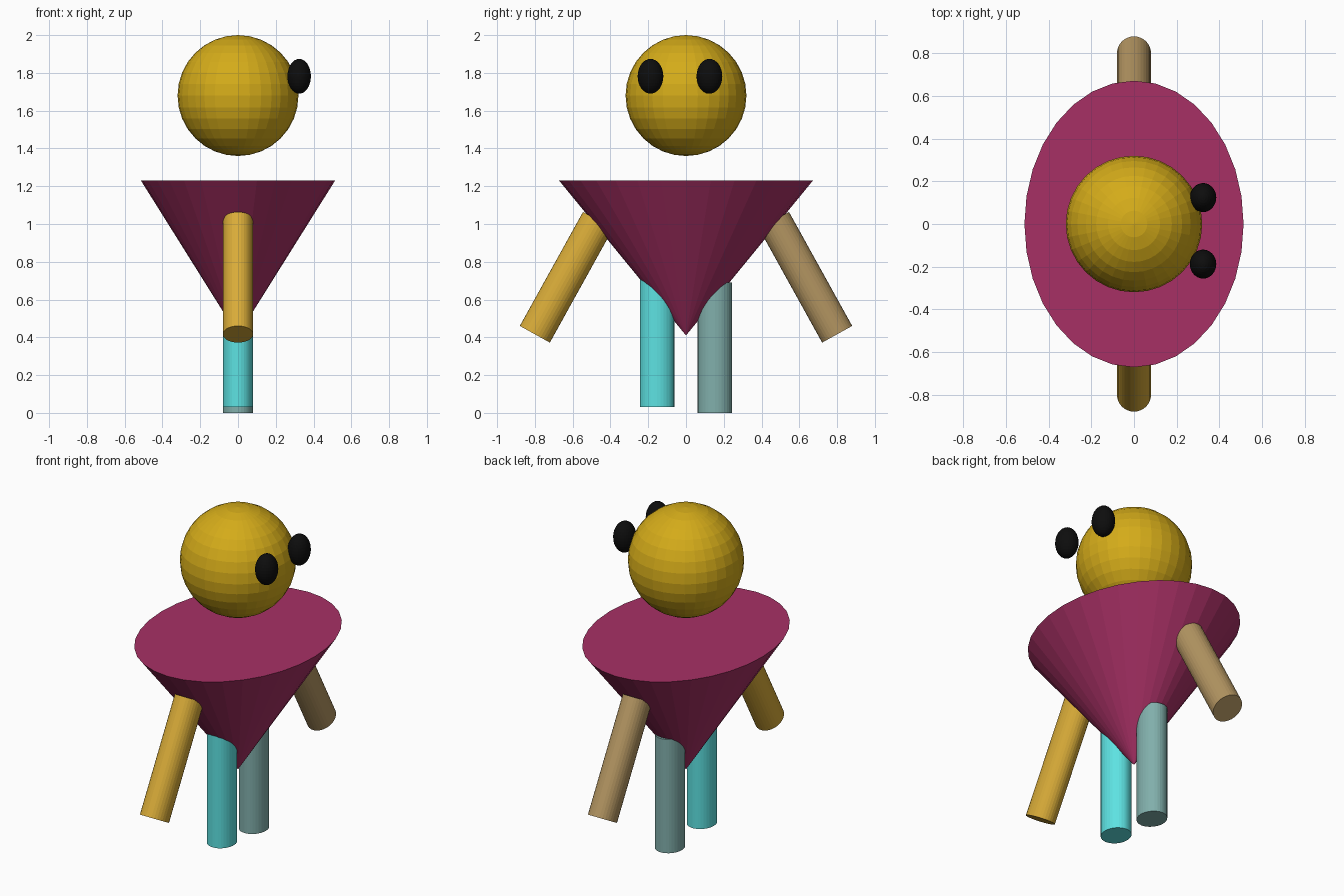
import bpy
from math import radians, pi

if "Cube" in bpy.data.objects:
    bpy.data.objects.remove(bpy.data.objects["Cube"])


def finish(name, color, scale, rot=(0, 0, 0)):
    ob = bpy.context.object
    ob.name = name
    ob.scale = scale
    ob.rotation_euler = rot
    mat = bpy.data.materials.new(name + "_color")
    mat.diffuse_color = (*color, 1)
    mat.use_nodes = True
    mat.node_tree.nodes["Principled BSDF"].inputs["Base Color"].default_value = mat.diffuse_color
    ob.data.materials.append(mat)
    return ob


def ball(name, loc, scale, color):
    bpy.ops.mesh.primitive_uv_sphere_add(segments=32, ring_count=16, radius=1, location=loc)
    return finish(name, color, scale)


def limb(name, loc, color, tilt=0):
    bpy.ops.mesh.primitive_cylinder_add(vertices=32, radius=1, depth=0.69, location=loc)
    return finish(name, color, (0.08, 0.091, 1), (radians(tilt), 0, 0))


# Head and eyes (the face looks along +x)
ball("head", (0, 0, 1.68), (0.32, 0.32, 0.32), (0.66, 0.41, 0.01))
for side, y in (("right", -0.188), ("left", 0.124)):
    ball(side + "_eye", (0.324, y, 1.782), (0.062, 0.068, 0.092), (0.004, 0.004, 0.004))

# Body: oval cone with the point down
bpy.ops.mesh.primitive_cone_add(vertices=32, radius1=0, radius2=1, depth=0.82,
                                location=(0, 0, 0.82))
finish("body", (0.39, 0.03, 0.13), (0.514, 0.672, 1))

# Arms, leaning outward
limb("right_arm", (0, -0.633, 0.718), (0.69, 0.41, 0.04), -29)
limb("left_arm", (0, 0.633, 0.718), (0.45, 0.30, 0.12), 29)

# Legs, one slightly higher than the other
limb("right_leg", (0, -0.153, 0.375), (0.11, 0.76, 0.76))
limb("left_leg", (0, 0.153, 0.345), (0.22, 0.43, 0.41))
